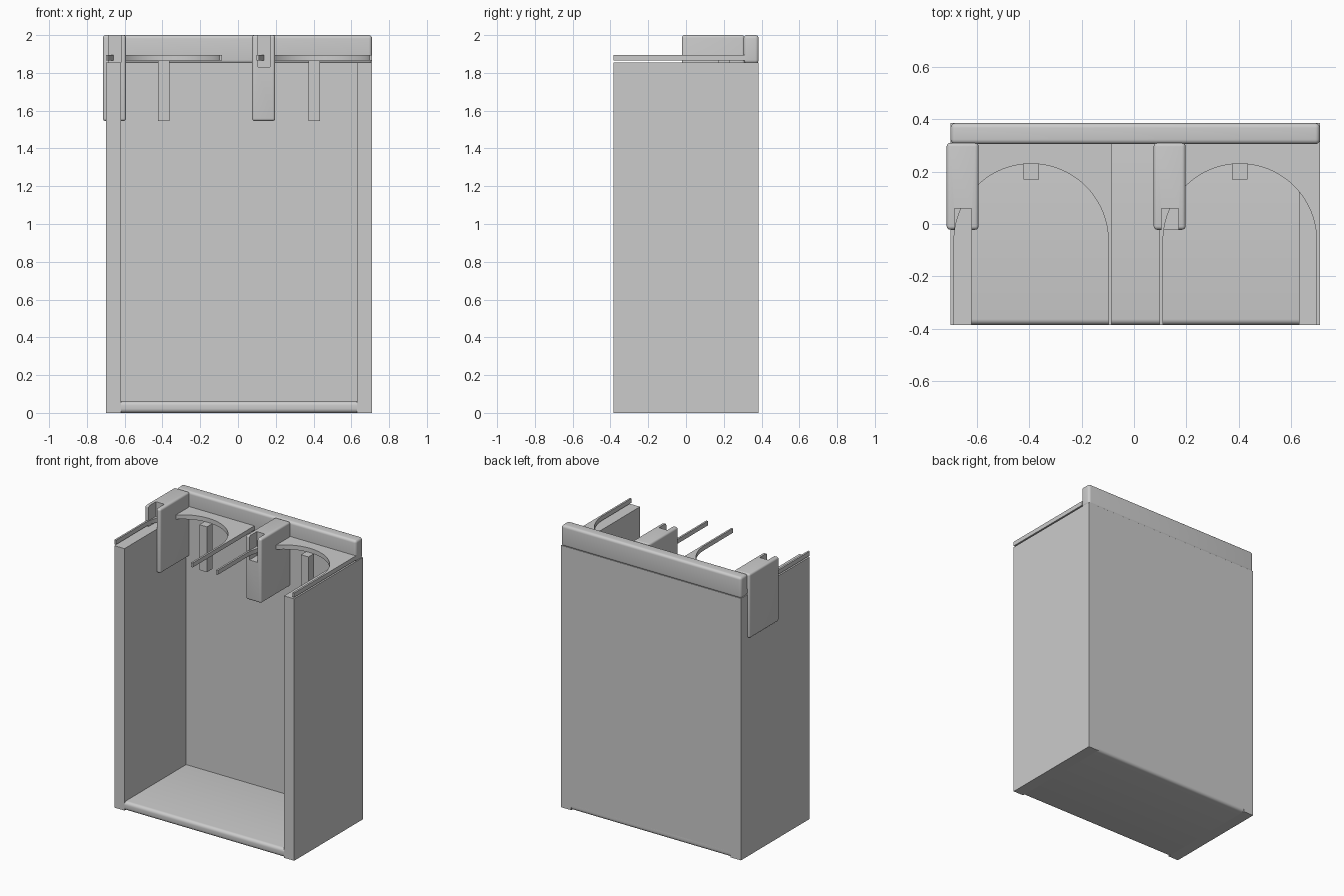
import bpy, bmesh, math

if "Cube" in bpy.data.objects:
    bpy.data.objects.remove(bpy.data.objects["Cube"], do_unlink=True)

grey = bpy.data.materials.new("plain grey")
grey.use_nodes = True
grey.diffuse_color = (0.6, 0.6, 0.6, 1)
grey.node_tree.nodes["Principled BSDF"].inputs["Base Color"].default_value = grey.diffuse_color


def finish(name, bm):
    bmesh.ops.recalc_face_normals(bm, faces=bm.faces)
    mesh = bpy.data.meshes.new(name)
    bm.to_mesh(mesh)
    bm.free()
    mesh.materials.append(grey)
    obj = bpy.data.objects.new(name, mesh)
    bpy.context.collection.objects.link(obj)
    return obj


def smooth(obj):
    bpy.ops.object.select_all(action="DESELECT")
    obj.select_set(True)
    bpy.context.view_layer.objects.active = obj
    bpy.ops.object.shade_smooth_by_angle(angle=math.radians(35))


def box(name, x, y, z, bevel=0, along_x=False):
    """Box from three (low, high) ranges, with optionally rounded edges."""
    bm = bmesh.new()
    bmesh.ops.create_cube(bm, size=1)
    for v in bm.verts:
        v.co = [r[0] if c < 0 else r[1] for c, r in zip(v.co, (x, y, z))]
    if bevel:
        edges = [e for e in bm.edges if not along_x
                 or abs(e.verts[0].co.x - e.verts[1].co.x) > 0.01]
        bmesh.ops.bevel(bm, geom=edges, offset=bevel, segments=5,
                        profile=0.5, affect="EDGES")
    obj = finish(name, bm)
    if bevel:
        smooth(obj)
    return obj


LEFT, RIGHT, FRONT, BACK = -0.70, 0.71, -0.385, 0.385
WALL, TOP, INNER_BACK = 0.08, 1.855, 0.305

# Open-fronted cabinet
box("right_wall", (LEFT, LEFT + WALL), (FRONT, BACK), (0, TOP))
box("left_wall", (RIGHT - WALL, RIGHT), (FRONT, BACK), (0, TOP))
box("back_panel", (LEFT + WALL, RIGHT - WALL), (INNER_BACK, BACK), (0.03, TOP))
box("floor", (LEFT + WALL, RIGHT - WALL), (FRONT, BACK), (0, 0.062), 0.022, True)
box("top_rail", (LEFT, RIGHT), (INNER_BACK, BACK), (1.85, 2), 0.018)


def arch_plate(name, x0, x1, rim=0.013):
    """Thin plate with an arched opening towards the front."""
    cx, r = (x0 + x1) / 2, (x1 - x0) / 2 - rim
    cy = 0.23 - r
    pts = [(x1 - rim, FRONT), (x1, FRONT), (x1, INNER_BACK + 0.01),
           (x0, INNER_BACK + 0.01), (x0, FRONT), (x0 + rim, FRONT)]
    steps = 40
    for i in range(steps + 1):
        a = math.pi * (1 - i / steps)
        pts.append((cx + r * math.cos(a), cy + r * math.sin(a)))
    bm = bmesh.new()
    face = bm.faces.new([bm.verts.new((px, py, 1.865)) for px, py in pts])
    out = bmesh.ops.extrude_face_region(bm, geom=[face])
    moved = [g for g in out["geom"] if isinstance(g, bmesh.types.BMVert)]
    bmesh.ops.translate(bm, verts=moved, vec=(0, 0, 0.031))
    smooth(finish(name, bm))


def hook(name, x0):
    """Rounded hanging block with a slot cut in its top front."""
    obj = box(name, (x0, x0 + 0.122), (-0.022, 0.31), (1.545, 2), 0.014)
    cutter = box("slot_cutter", (x0 + 0.03, x0 + 0.095), (-0.1, 0.06), (1.83, 2.1))
    cutter.hide_render = True
    mod = obj.modifiers.new("slot", "BOOLEAN")
    mod.operation, mod.solver, mod.object = "DIFFERENCE", "EXACT", cutter
    bpy.context.view_layer.objects.active = obj
    bpy.ops.object.modifier_apply(modifier=mod.name)
    bpy.data.objects.remove(cutter, do_unlink=True)
    smooth(obj)


# Two matching bays: plate, hanging post and hook
for side, x0, x1, hook_x in (("right", LEFT, -0.085, -0.715),
                             ("left", 0.098, RIGHT, 0.075)):
    mid = (x0 + x1) / 2
    arch_plate(side + "_arch_plate", x0, x1)
    box(side + "_post", (mid - 0.03, mid + 0.03), (0.17, 0.231), (1.545, 1.866))
    hook(side + "_hook", hook_x)
